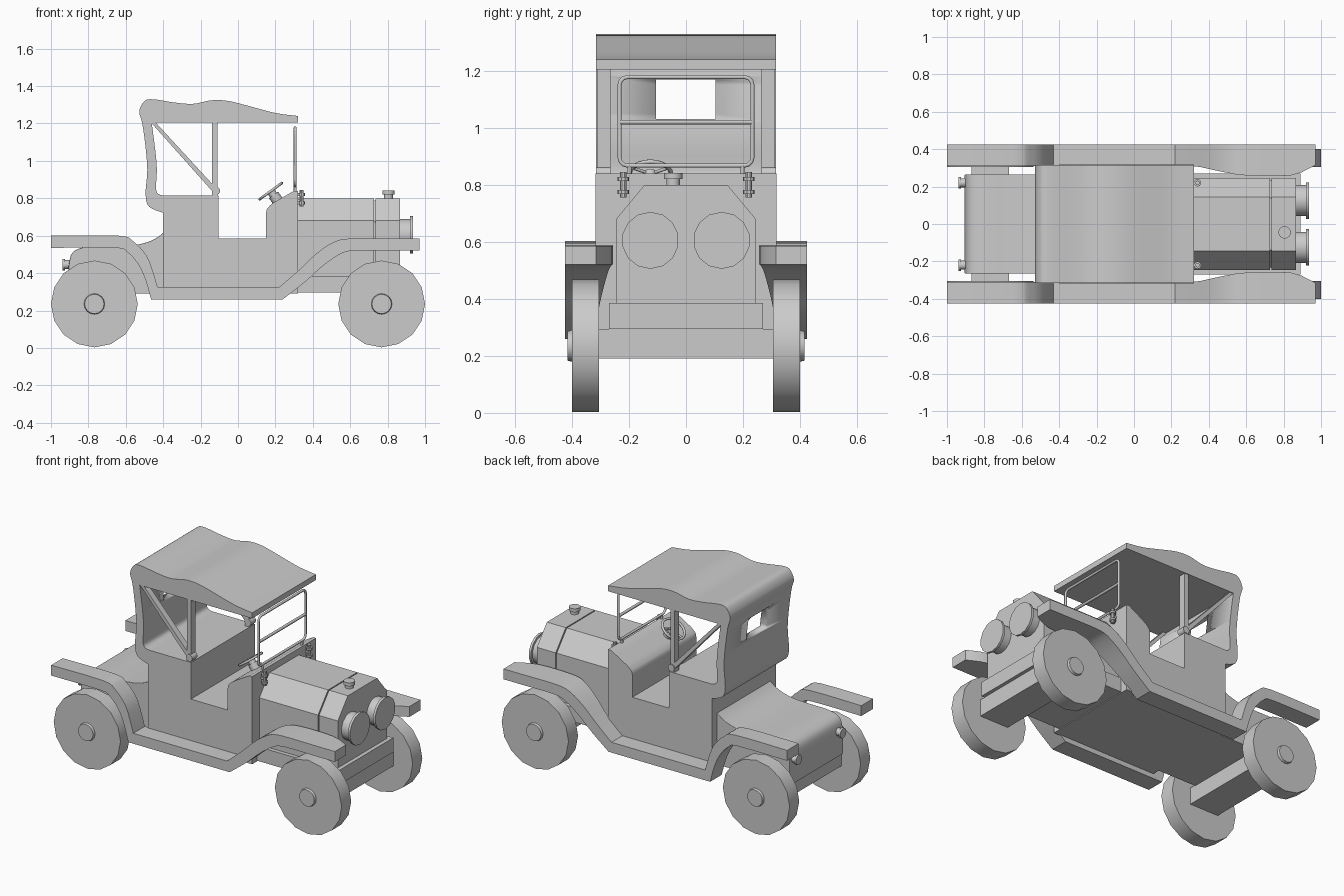
import bpy, bmesh, math
from mathutils import Vector

if "Cube" in bpy.data.objects:
    bpy.data.objects.remove(bpy.data.objects["Cube"])


def finish(obj, name, angle=35):
    obj.name = name
    bpy.ops.object.select_all(action='DESELECT')
    obj.select_set(True)
    bpy.context.view_layer.objects.active = obj
    bpy.ops.object.shade_smooth_by_angle(angle=math.radians(angle))
    return obj


def from_bmesh(bm, name, angle=35):
    bmesh.ops.recalc_face_normals(bm, faces=bm.faces[:])
    me = bpy.data.meshes.new(name)
    bm.to_mesh(me)
    bm.free()
    obj = bpy.data.objects.new(name, me)
    bpy.context.collection.objects.link(obj)
    return finish(obj, name, angle)


def spline(pts, n=4):
    """Smooth curve through the points."""
    p = [Vector(q) for q in [pts[0], *pts, pts[-1]]]
    out = []
    for a, b, c, d in zip(p, p[1:], p[2:], p[3:]):
        for i in range(n):
            t = i / n
            out.append(tuple(0.5 * (2 * b + (c - a) * t + (2 * a - 5 * b + 4 * c - d) * t * t
                                    + (3 * b - a - 3 * c + d) * t ** 3)))
    return out + [tuple(pts[-1])]


def prism(name, pts, y0, y1):
    """Side (x, z) profile extruded across y."""
    bm = bmesh.new()
    a = [bm.verts.new((x, y0, z)) for x, z in pts]
    b = [bm.verts.new((x, y1, z)) for x, z in pts]
    bm.faces.new(a)
    bm.faces.new(b[::-1])
    for i in range(len(pts)):
        j = (i + 1) % len(pts)
        bm.faces.new((a[i], a[j], b[j], b[i]))
    return from_bmesh(bm, name)


def box(name, x0, x1, y0, y1, z0, z1):
    return prism(name, [(x0, z0), (x1, z0), (x1, z1), (x0, z1)], y0, y1)


def cyl(name, r, p, q, n=16, r2=None):
    p, q = Vector(p), Vector(q)
    d = q - p
    bpy.ops.mesh.primitive_cone_add(vertices=n, radius1=r, radius2=r if r2 is None else r2,
                                    depth=d.length, location=(p + q) / 2,
                                    rotation=d.to_track_quat('Z', 'Y').to_euler())
    return finish(bpy.context.object, name)


def tube(name, pts, r, cyclic=False):
    cu = bpy.data.curves.new(name, 'CURVE')
    cu.dimensions = '3D'
    cu.bevel_depth = r
    cu.bevel_resolution = 1
    s = cu.splines.new('POLY')
    s.points.add(len(pts) - 1)
    for sp, co in zip(s.points, pts):
        sp.co = (*co, 1)
    s.use_cyclic_u = cyclic
    obj = bpy.data.objects.new(name, cu)
    bpy.context.collection.objects.link(obj)


def hood_shape(name, x0, x1, s=0.0):
    """Chamfered hood cross-section extruded along x."""
    half = [(0.245 - s, 0.38), (0.245 - s, 0.68 - s / 2), (0.145 - s / 2, 0.80 - s)]
    ring = half + [(-y, z) for y, z in half[::-1]]
    bm = bmesh.new()
    f = bm.faces.new([bm.verts.new((x0, y, z)) for y, z in ring])
    new = bmesh.ops.extrude_face_region(bm, geom=[f])['geom']
    bmesh.ops.translate(bm, vec=(x1 - x0, 0, 0),
                        verts=[v for v in new if isinstance(v, bmesh.types.BMVert)])
    bm.faces.new([v for v in f.verts]) if not f.is_valid else None
    return from_bmesh(bm, name)


# Wheels and hubs
for end, x in (("rear", -0.768), ("front", 0.768)):
    for side, s in (("right", -1), ("left", 1)):
        cyl(f"{end}_{side}_wheel", 0.232, (x, s * 0.305, 0.235), (x, s * 0.4, 0.235))
        cyl(f"{end}_{side}_hub", 0.058, (x, s * 0.39, 0.235), (x, s * 0.415, 0.235), 16, 0.052)
    box(f"{end}_axle", x - 0.1, x + 0.1, -0.306, 0.306, 0.19, 0.295)

# Chassis and hood
box("chassis", 0.3, 0.89, -0.27, 0.27, 0.295, 0.385)
hood_shape("hood", 0.31, 0.727)
hood_shape("hood_seam", 0.72, 0.74, 0.012)
hood_shape("radiator", 0.734, 0.865)
cyl("radiator_neck", 0.024, (0.805, -0.045, 0.795), (0.805, -0.045, 0.825))
cyl("radiator_cap", 0.033, (0.805, -0.045, 0.82), (0.805, -0.045, 0.842))

# Main body with door opening and curved cowl
cowl = spline([(0.15, 0.585), (0.15, 0.72), (0.165, 0.755), (0.2, 0.782), (0.3, 0.84)], 3)
prism("body", [(-0.402, 0.29), (0.32, 0.29), (0.32, 0.84)] + cowl[::-1]
      + [(-0.105, 0.585), (-0.105, 0.815), (-0.402, 0.815)], -0.317, 0.317)

# Rounded tail
tail = spline([(-0.905, 0.44), (-0.885, 0.51), (-0.81, 0.54), (-0.66, 0.543), (-0.55, 0.55),
               (-0.46, 0.575), (-0.4, 0.615), (-0.37, 0.65)])
trunk = prism("trunk", [(-0.905, 0.29)] + tail + [(-0.37, 0.29)], -0.265, 0.265)
bev = trunk.modifiers.new("round", 'BEVEL')
bev.width, bev.segments, bev.angle_limit = 0.02, 3, math.radians(50)

# Canopy with back wall and rear window
outer = spline([(0.32, 1.24), (0.2, 1.256), (0.07, 1.29), (-0.05, 1.32), (-0.14, 1.324),
                (-0.24, 1.305), (-0.34, 1.312), (-0.45, 1.329), (-0.5, 1.32), (-0.528, 1.265),
                (-0.512, 1.2), (-0.495, 1.08), (-0.485, 0.95), (-0.494, 0.82), (-0.475, 0.755),
                (-0.4, 0.722)])
inner = spline([(-0.385, 0.815), (-0.42, 0.82), (-0.438, 0.85), (-0.434, 0.96), (-0.445, 1.08),
                (-0.462, 1.205)])
canopy = prism("canopy", outer + [(-0.385, 0.722)] + inner + [(0.32, 1.205)], -0.316, 0.316)
cutter = box("window_cutter", -0.6, -0.38, -0.105, 0.103, 1.03, 1.17)
cutter.hide_render = True
cutter.hide_set(True)
cut = canopy.modifiers.new("window", 'BOOLEAN')
cut.operation, cut.object = 'DIFFERENCE', cutter

# Canopy posts, braces and pivots
for side, s in (("right", -1), ("left", 1)):
    box(f"{side}_post", -0.138, -0.11, s * 0.265, s * 0.31, 0.81, 1.21)
    prism(f"{side}_brace", [(-0.465, 1.205), (-0.44, 1.205), (-0.118, 0.855), (-0.135, 0.835)],
          s * 0.27, s * 0.31)
    cyl(f"{side}_pivot", 0.022, (-0.118, s * 0.265, 0.84), (-0.118, s * 0.316, 0.84))

# Fenders joined by running boards: top x, z, bottom x, z, inner y
rear = spline([(-1, 0.6, -1, 0.535, 0.31), (-0.64, 0.6, -0.66, 0.535, 0.31),
               (-0.56, 0.57, -0.595, 0.515, 0.31), (-0.49, 0.495, -0.535, 0.45, 0.31),
               (-0.455, 0.41, -0.495, 0.365, 0.31), (-0.43, 0.325, -0.465, 0.26, 0.31)], 3)
front = spline([(0.22, 0.325, 0.24, 0.26, 0.31), (0.33, 0.42, 0.355, 0.35, 0.308),
                (0.42, 0.505, 0.45, 0.435, 0.29), (0.51, 0.565, 0.54, 0.498, 0.272),
                (0.6, 0.585, 0.62, 0.52, 0.26), (0.84, 0.585, 0.84, 0.52, 0.26),
                (0.97, 0.585, 0.97, 0.52, 0.315)], 3)
for side, s in (("right", -1), ("left", 1)):
    bm = bmesh.new()
    rings = [[bm.verts.new(c) for c in ((tx, s * y, tz), (tx, s * 0.425, tz),
                                        (bx, s * 0.425, bz), (bx, s * y, bz))]
             for tx, tz, bx, bz, y in rear + front]
    for a, b in zip(rings, rings[1:]):
        for i in range(4):
            j = (i + 1) % 4
            bm.faces.new((a[i], a[j], b[j], b[i]))
    bm.faces.new(rings[0])
    bm.faces.new(rings[-1])
    from_bmesh(bm, f"{side}_fender")

# Headlights, tail lamps and windscreen brackets
for side, s in (("right", -1), ("left", 1)):
    y = s * 0.125
    cyl(f"{side}_headlight", 0.085, (0.86, y, 0.605), (0.925, y, 0.605), 14)
    cyl(f"{side}_headlight_rim", 0.1, (0.92, y, 0.605), (0.935, y, 0.605), 14)
    y = s * 0.22
    cyl(f"{side}_tail_lamp", 0.024, (-0.895, y, 0.445), (-0.93, y, 0.445), 12)
    cyl(f"{side}_tail_lamp_rim", 0.031, (-0.925, y, 0.445), (-0.938, y, 0.445), 12)
    cyl(f"{side}_bracket", 0.012, (0.34, y, 0.755), (0.34, y, 0.845), 10)
    for z in (0.775, 0.82):
        cyl(f"{side}_bracket_ring", 0.02, (0.34, y, z - 0.007), (0.34, y, z + 0.007), 10)
    box(f"{side}_bracket_arm", 0.3, 0.345, y - 0.008, y + 0.008, 0.79, 0.805)
    tube(f"{side}_screen_foot", [(0.306, y * 0.9, 0.83), (0.306, y * 0.9, 0.87)], 0.008)

# Windscreen frame with rounded corners and middle bars
ring = []
for cy, cz, a0 in ((0.205, 1.15, 0), (-0.205, 1.15, 90), (-0.205, 0.895, 180), (0.205, 0.895, 270)):
    for k in range(4):
        a = math.radians(a0 + 30 * k)
        ring.append((0.306, cy + 0.028 * math.cos(a), cz + 0.028 * math.sin(a)))
tube("windscreen_frame", ring, 0.008, True)
tube("windscreen_bar", [(0.306, -0.233, 1.02), (0.306, 0.233, 1.02)], 0.009)

# Steering wheel on its column
c, n = Vector((0.175, -0.125, 0.838)), Vector((-0.59, 0, 0.81))
bpy.ops.mesh.primitive_torus_add(location=c, rotation=n.to_track_quat('Z', 'Y').to_euler(),
                                 major_radius=0.073, minor_radius=0.008,
                                 major_segments=20, minor_segments=6)
finish(bpy.context.object, "steering_wheel", 70)
u = Vector((0.81, 0, 0.59))
for k in range(3):
    a = math.radians(120 * k + 60)
    d = u * math.cos(a) + Vector((0, 1, 0)) * math.sin(a)
    tube("steering_spoke", [c, c + d * 0.073], 0.006)
cyl("steering_hub", 0.022, c - n * 0.035, c + n * 0.006, 12)
cyl("steering_column", 0.03, c - n * 0.09, c - n * 0.025, 12)
